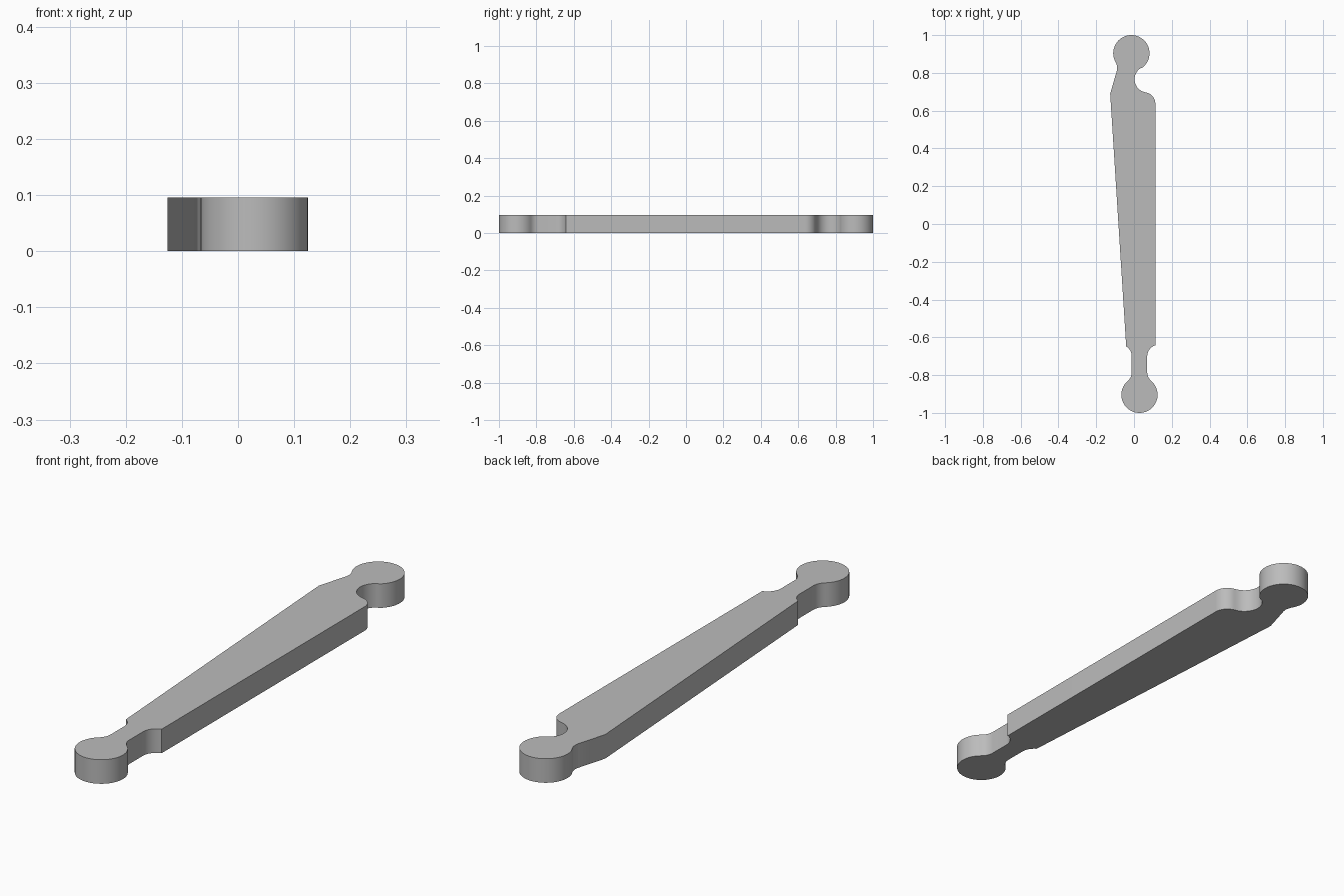
import bpy
import bmesh
from math import cos, sin, radians, atan2, degrees
from mathutils import Vector

cube = bpy.data.objects.get("Cube")
if cube:
    bpy.data.objects.remove(cube, do_unlink=True)

THICKNESS = 0.096
R = 0.096                             # radius of both round ends
FILLET = 0.06
FRONT = Vector((0.029, -0.904))       # centre of the front round end
BACK = Vector((-0.014, 0.904))        # centre of the back round end
NECK = 0.041                          # half width of the front neck


def arc(centre, radius, start, end, step=6):
    """Points on an arc; angles in degrees, end below start runs clockwise."""
    n = max(2, round(abs(end - start) / step))
    angles = [radians(start + (end - start) * i / n) for i in range(n + 1)]
    return [Vector((centre[0] + radius * cos(a), centre[1] + radius * sin(a))) for a in angles]


def heading(a, b):
    d = Vector(b) - Vector(a)
    return degrees(atan2(d.y, d.x))


def front_neck(body_x):
    """Right-hand side of the front neck, from the round end up to the body corner."""
    rise = ((R + FILLET) ** 2 - (NECK + FILLET) ** 2) ** 0.5
    low = FRONT + Vector((NECK + FILLET, rise))
    high = Vector((low.x, -0.7))
    corner = degrees(atan2(1, 0)) + degrees(atan2(low.x - body_x, 0.057))
    return arc(low, FILLET, heading(low, FRONT) + 360, 180) + arc(high, FILLET, 180, corner)


def mirrored(points):
    return [Vector((2 * FRONT.x - p.x, p.y)) for p in reversed(points)]


# Front end: neck sides and round end
right_neck = front_neck(0.113)
left_neck = mirrored(front_neck(0.096))
tip = heading(FRONT, right_neck[0])
outline = arc(FRONT, R, -180 - tip, tip)[1:-1] + right_neck

# Rounded shoulder and hooked notch on the left side
shoulder = Vector((0.053, 0.637))
notch = Vector((0.073, 0.766))
outline += arc(shoulder, FILLET, 0, heading(shoulder, notch))
outline += arc(notch, 0.07, heading(notch, shoulder) + 360, heading(notch, BACK))[1:]

# Back round end and the slanted flank on the right side
outline += arc(BACK, R, heading(notch, BACK) - 180, 210)[1:]
hollow = BACK + Vector((cos(radians(210)), sin(radians(210)))) * (R + FILLET)
outline += arc(hollow, FILLET, 30, -16)[1:]
outline.append(Vector((-0.126, 0.69)))
outline += left_neck

# Extrude the profile into a plate
bm = bmesh.new()
base = bm.faces.new([bm.verts.new((p.x, p.y, 0)) for p in outline])
top = bmesh.ops.extrude_face_region(bm, geom=[base], use_keep_orig=True)
bmesh.ops.translate(bm, vec=(0, 0, THICKNESS),
                    verts=[v for v in top["geom"] if isinstance(v, bmesh.types.BMVert)])
bmesh.ops.remove_doubles(bm, verts=bm.verts, dist=0.0005)
bmesh.ops.recalc_face_normals(bm, faces=bm.faces)
mesh = bpy.data.meshes.new("link_arm")
bm.to_mesh(mesh)
bm.free()

arm = bpy.data.objects.new("link_arm", mesh)
bpy.context.collection.objects.link(arm)

grey = bpy.data.materials.new("plain_grey")
grey.use_nodes = True
colour = (0.5, 0.5, 0.5, 1)
grey.diffuse_color = colour
grey.node_tree.nodes["Principled BSDF"].inputs["Base Color"].default_value = colour
mesh.materials.append(grey)

# Smooth round walls, crisp rims
bpy.ops.object.select_all(action="DESELECT")
arm.select_set(True)
bpy.context.view_layer.objects.active = arm
bpy.ops.object.shade_smooth_by_angle(angle=radians(30))
